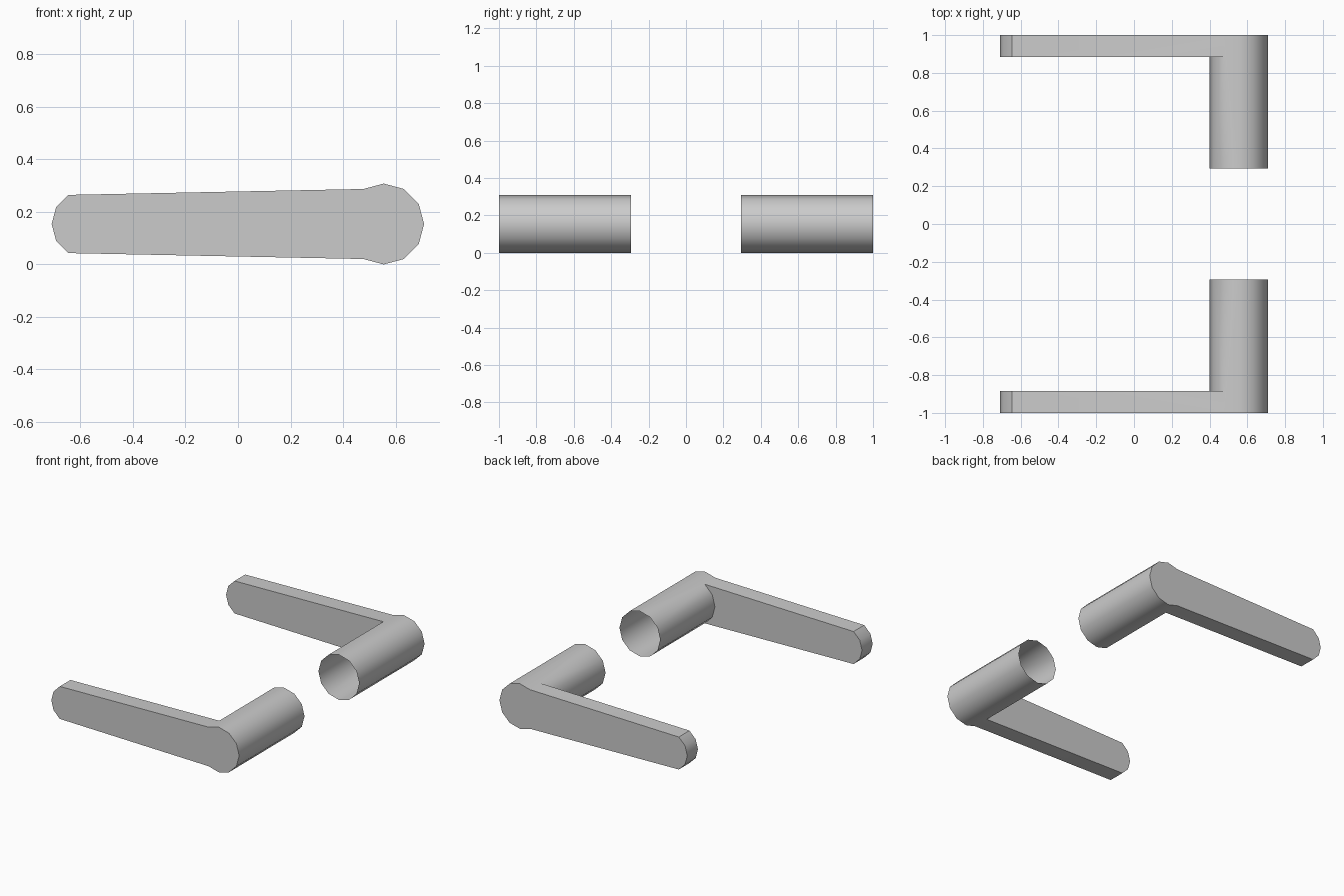
import bpy, bmesh
from math import cos, sin, radians

cube = bpy.data.objects.get("Cube")
if cube:
    bpy.data.objects.remove(cube, do_unlink=True)

grey = bpy.data.materials.new("light_grey")
grey.use_nodes = True
colour = (0.6, 0.6, 0.6, 1)
grey.diffuse_color = colour
grey.node_tree.nodes["Principled BSDF"].inputs["Base Color"].default_value = colour

MID_Z = 0.154
OUTER, ARM_INNER, TUBE_END = 1.0, 0.885, 0.295


def arc(cx, radius, start, stop):
    """Points on a twelve-sided circle in the xz plane, from start to stop degrees."""
    return [(cx + radius * cos(radians(a)), MID_Z + radius * sin(radians(a)))
            for a in range(start, stop + 1, 30)]


far_arc = arc(0.555, 0.154, -120, 120)   # tube side away from the arm
near_arc = arc(0.555, 0.154, 120, 240)   # tube side facing the arm
tip_arc = arc(-0.582, 0.128, 120, 240)   # rounded arm tip


def bracket(name, side):
    bm = bmesh.new()

    def row(points, y):
        return [bm.verts.new((x, side * y, z)) for x, z in points]

    def strip(a, b):
        for i in range(len(a) - 1):
            bm.faces.new((a[i], a[i + 1], b[i + 1], b[i]))

    far_out = row(far_arc, OUTER)
    near_mid = row(near_arc, ARM_INNER)
    far_end = row(far_arc, TUBE_END)
    near_end = [far_end[-1]] + row(near_arc[1:-1], TUBE_END) + [far_end[0]]
    tip_out, tip_in = row(tip_arc, OUTER), row(tip_arc, ARM_INNER)

    # Open-ended tube, joined to the arm along two of its edges
    strip(far_out[1:-1], far_end[1:-1])
    bm.faces.new((far_out[0], far_out[1], far_end[1], far_end[0], near_mid[-1]))
    bm.faces.new((far_out[-2], far_out[-1], near_mid[0], far_end[-1], far_end[-2]))
    strip(near_mid, near_end)

    # Tapered arm: rim, outer face and inner face
    strip(tip_out, tip_in)
    bm.faces.new((far_out[-1], tip_out[0], tip_in[0], near_mid[0]))
    bm.faces.new((tip_out[-1], far_out[0], near_mid[-1], tip_in[-1]))
    bm.faces.new(far_out + tip_out)
    bm.faces.new(tip_in + near_mid[::-1])

    bmesh.ops.recalc_face_normals(bm, faces=bm.faces)
    mesh = bpy.data.meshes.new(name)
    bm.to_mesh(mesh)
    bm.free()
    mesh.materials.append(grey)
    obj = bpy.data.objects.new(name, mesh)
    bpy.context.collection.objects.link(obj)
    bpy.ops.object.select_all(action='DESELECT')
    obj.select_set(True)
    bpy.context.view_layer.objects.active = obj
    bpy.ops.object.shade_smooth_by_angle(angle=radians(40))


bracket("front_crank_arm", -1)
bracket("back_crank_arm", 1)
